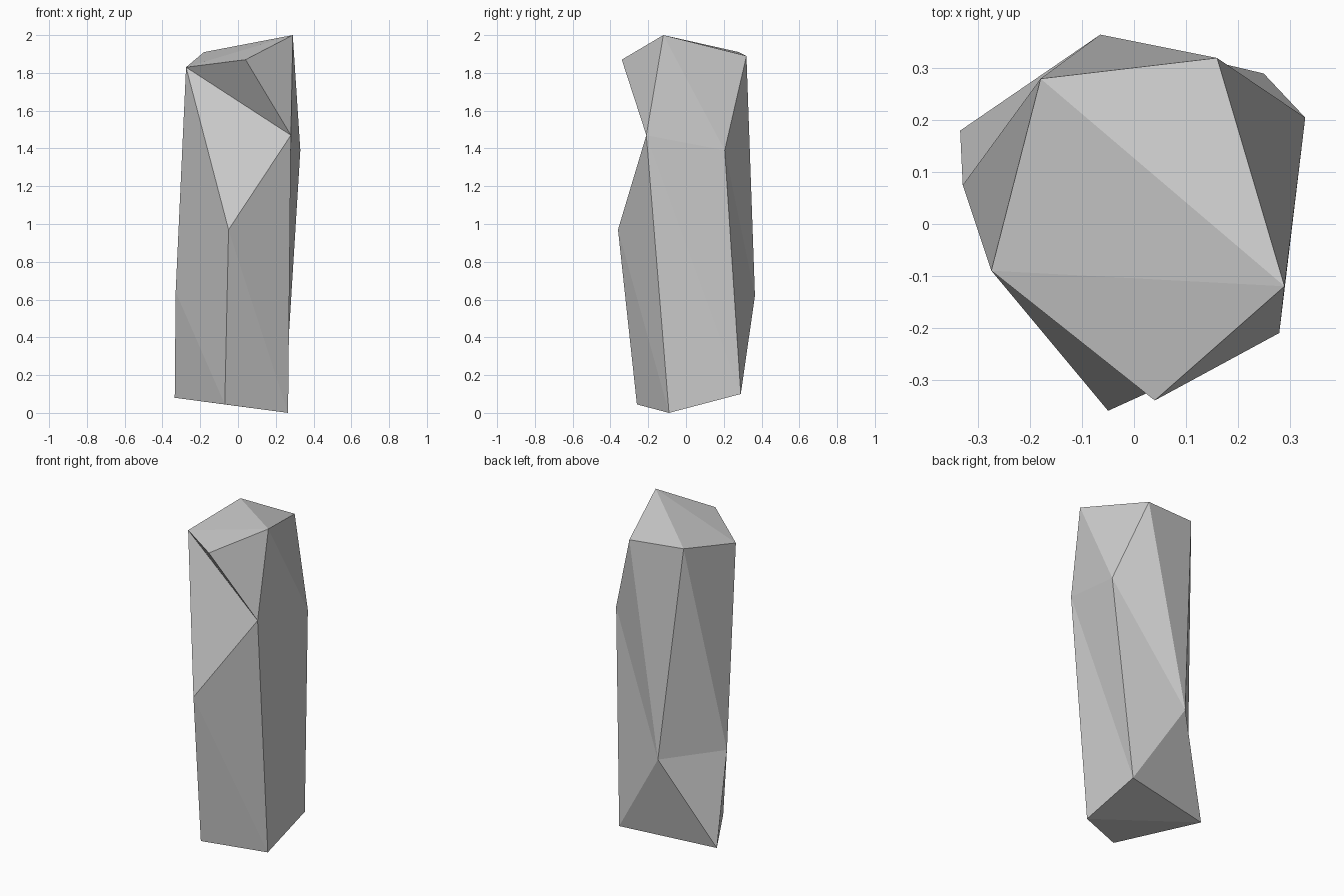
import bpy
import bmesh

# Remove the default object
default_cube = bpy.data.objects.get("Cube")
if default_cube:
    bpy.data.objects.remove(default_cube, do_unlink=True)


def flat_material(name, colour):
    material = bpy.data.materials.new(name)
    material.use_nodes = True
    material.diffuse_color = colour
    shader = material.node_tree.nodes["Principled BSDF"]
    shader.inputs["Base Color"].default_value = colour
    shader.inputs["Roughness"].default_value = 0.9
    return material


# Corners of the stone, one letter each
corners = {
    # crown
    "A": (0.29, -0.12, 2.0),
    "B": (0.04, -0.34, 1.87),
    "C": (-0.275, -0.09, 1.83),
    "D": (-0.18, 0.28, 1.91),
    "E": (0.16, 0.32, 1.89),
    # shoulders
    "F": (0.28, -0.21, 1.47),
    "G": (0.33, 0.205, 1.39),
    # waist
    "H": (-0.05, -0.36, 0.97),
    "I": (-0.065, 0.365, 0.62),
    "N": (-0.33, 0.075, 0.64),
    # foot
    "J": (-0.07, -0.26, 0.045),
    "K": (0.265, -0.09, 0.0),
    "L": (0.25, 0.29, 0.1),
    "M": (-0.335, 0.18, 0.08),
}

# Chipped facets, each spelled by its corners
facets = {
    "crown": "CBA CAD DAE",
    "front notch": "CBF BAF CFH",
    "front": "CHN NHJ NJM HFK HKJ",
    "left side": "AFG AGE FKL FLG",
    "back": "EGI GLI ILM EID DIN INM DNC",
    "underside": "KLM KMJ",
}


def build_stone(name, material):
    bm = bmesh.new()
    points = {letter: bm.verts.new(place) for letter, place in corners.items()}
    for group in facets.values():
        for facet in group.split():
            bm.faces.new([points[letter] for letter in facet])
    bmesh.ops.recalc_face_normals(bm, faces=bm.faces[:])
    for face in bm.faces:
        face.smooth = False
    mesh = bpy.data.meshes.new(name)
    bm.to_mesh(mesh)
    bm.free()
    mesh.materials.append(material)
    stone = bpy.data.objects.new(name, mesh)
    bpy.context.collection.objects.link(stone)
    return stone


# Standing stone
stone_grey = flat_material("stone_grey", (0.6, 0.6, 0.6, 1.0))
build_stone("standing_stone", stone_grey)
